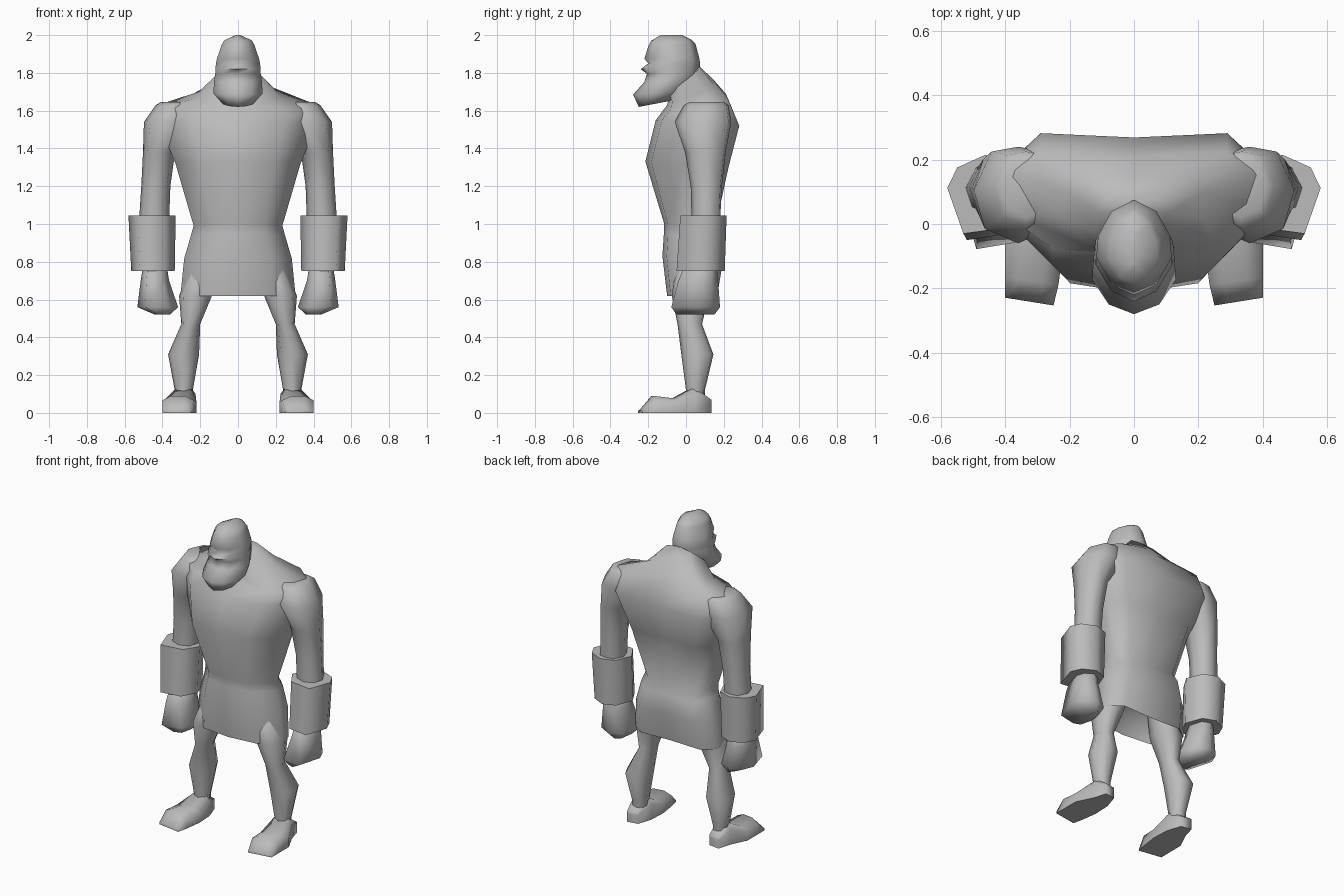
import bpy, bmesh, math

cube = bpy.data.objects.get("Cube")
if cube:
    bpy.data.objects.remove(cube)

grey = bpy.data.materials.new("plain_grey")
grey.use_nodes = True
grey.diffuse_color = (0.5, 0.5, 0.5, 1)
grey.node_tree.nodes["Principled BSDF"].inputs["Base Color"].default_value = grey.diffuse_color


def mirrored(half):
    """Full section from its half; the end points lie on the middle line."""
    return half + [(-u, t) for u, t in half[-2:0:-1]]


# Sections: (share of half width, share of depth from front to back)
TORSO = mirrored([(0, 0), (.6, .07), (1, .45), (.94, .78), (.69, 1), (0, .97)])
HEAD = mirrored([(0, 0), (.6, .1), (1, .36), (.95, .6), (.6, .87), (0, 1)])
LIMB = mirrored([(0, 0), (.75, .15), (1, .55), (.6, .95), (0, 1)])
CUFF = [(.6, 0), (1, .58), (.75, .84), (.05, 1), (-.65, .88), (-1, .45), (-.55, .08)]


def ring(section, z_front, z_back, cx, half, front, back, droop=0):
    """Closed loop, tilted from front to back and drooping to the sides."""
    return [(cx + u * half, front + t * (back - front),
             z_front + t * (z_back - z_front) - droop * abs(u)) for u, t in section]


def loft(name, loops, side=1, angle=85):
    """Skin a row of loops; side -1 mirrors it across x."""
    bm = bmesh.new()
    rows = [[bm.verts.new((x * side, y, z)) for x, y, z in lp] for lp in loops]
    n = len(rows[0])
    for a, b in zip(rows, rows[1:]):
        for i in range(n):
            j = (i + 1) % n
            bm.faces.new((a[i], a[j], b[j], b[i]))
    for row in (rows[0], rows[-1]):
        bm.faces.new(row)
    bmesh.ops.recalc_face_normals(bm, faces=bm.faces)
    mesh = bpy.data.meshes.new(name)
    bm.to_mesh(mesh)
    bm.free()
    obj = bpy.data.objects.new(name, mesh)
    bpy.context.collection.objects.link(obj)
    mesh.materials.append(grey)
    bpy.ops.object.select_all(action='DESELECT')
    obj.select_set(True)
    bpy.context.view_layer.objects.active = obj
    bpy.ops.object.shade_smooth_by_angle(angle=math.radians(angle))


# Torso with a hollow tunic hem, pinched waist, wide shoulders and sloping neck
loft("torso", [ring(TORSO, zf, zb, 0, *r) for zf, zb, *r in [
    (.76, .76, .2, -.06, .12),
    (.62, .62, .305, -.1, .165),
    (.83, .8, .285, -.125, .195),
    (.95, .92, .25, -.117, .19),
    (1.0, .98, .235, -.115, .155),
    (1.33, 1.3, .33, -.215, .225),
    (1.55, 1.52, .42, -.16, .282),
    (1.63, 1.69, .42, -.1, .222, .04),
    (1.67, 1.77, .22, -.09, .15, .05),
    (1.7, 1.84, .12, -.1, .075, .02)]])

# Head with heavy jaw, beak-like nose ridge and brow
loft("head", [ring(HEAD, zf, zb, 0, *r) for zf, zb, *r in [
    (1.62, 1.66, .08, -.25, -.04),
    (1.685, 1.7, .13, -.28, .02),
    (1.75, 1.76, .127, -.222, .06),
    (1.795, 1.8, .12, -.207, .07),
    (1.82, 1.825, .119, -.24, .075),
    (1.85, 1.85, .117, -.2, .075),
    (1.875, 1.88, .111, -.22, .07),
    (1.94, 1.955, .088, -.2, .05),
    (1.97, 1.975, .074, -.185, .03),
    (2.0, 2.0, .012, -.135, -.02)]])


def foot_slice(y, inner, outer, top):
    """Cross section of a foot that points slightly inward."""
    mid = (inner + outer) / 2
    pts = [(inner, 0), (outer, 0), (outer, top * .75),
           (mid + .035, top), (mid - .035, top), (inner, top * .75)]
    return [(x, y + .16 * (x - .3), z) for x, z in pts]


for side, label in ((1, "left"), (-1, "right")):
    # Arm from broad rounded shoulder to wrist
    loft(label + "_arm", [ring(LIMB, z, z, *r) for z, *r in [
        (1.645, .33, .08, .02, .2),
        (1.63, .335, .1, -.01, .225),
        (1.54, .36, .138, -.06, .24),
        (1.38, .418, .085, -.005, .21),
        (1.2, .435, .077, .025, .19),
        (1.0, .445, .08, .03, .18)]], side)
    # Heavy wrist cuff
    loft(label + "_cuff", [ring(CUFF, z, z, *r) for z, *r in [
        (1.045, .455, .125, -.03, .215),
        (.75, .45, .115, -.05, .205)]], side)
    # Mitten hand, wedge shaped at the tip
    loft(label + "_hand", [ring(CUFF, z, z, *r) for z, *r in [
        (.8, .44, .06, .0, .16),
        (.7, .44, .075, -.04, .17),
        (.56, .425, .108, -.078, .18),
        (.52, .4, .04, -.05, .15)]], side)
    # Leg with thigh, knee, calf and ankle
    loft(label + "_leg", [ring(LIMB, z, z, *r) for z, *r in [
        (.8, .17, .07, -.05, .13),
        (.62, .225, .087, -.075, .12),
        (.47, .25, .05, -.045, .085),
        (.31, .288, .082, -.025, .145),
        (.12, .287, .048, .0, .1),
        (.06, .287, .045, .0, .1)]], side)
    # Foot with raised instep and wedge toe
    loft(label + "_foot", [foot_slice(*s) for s in [
        (-.245, .25, .4, .015),
        (-.18, .235, .4, .09),
        (-.07, .22, .4, .077),
        (.04, .225, .35, .135),
        (.13, .255, .325, .07)]], side)
